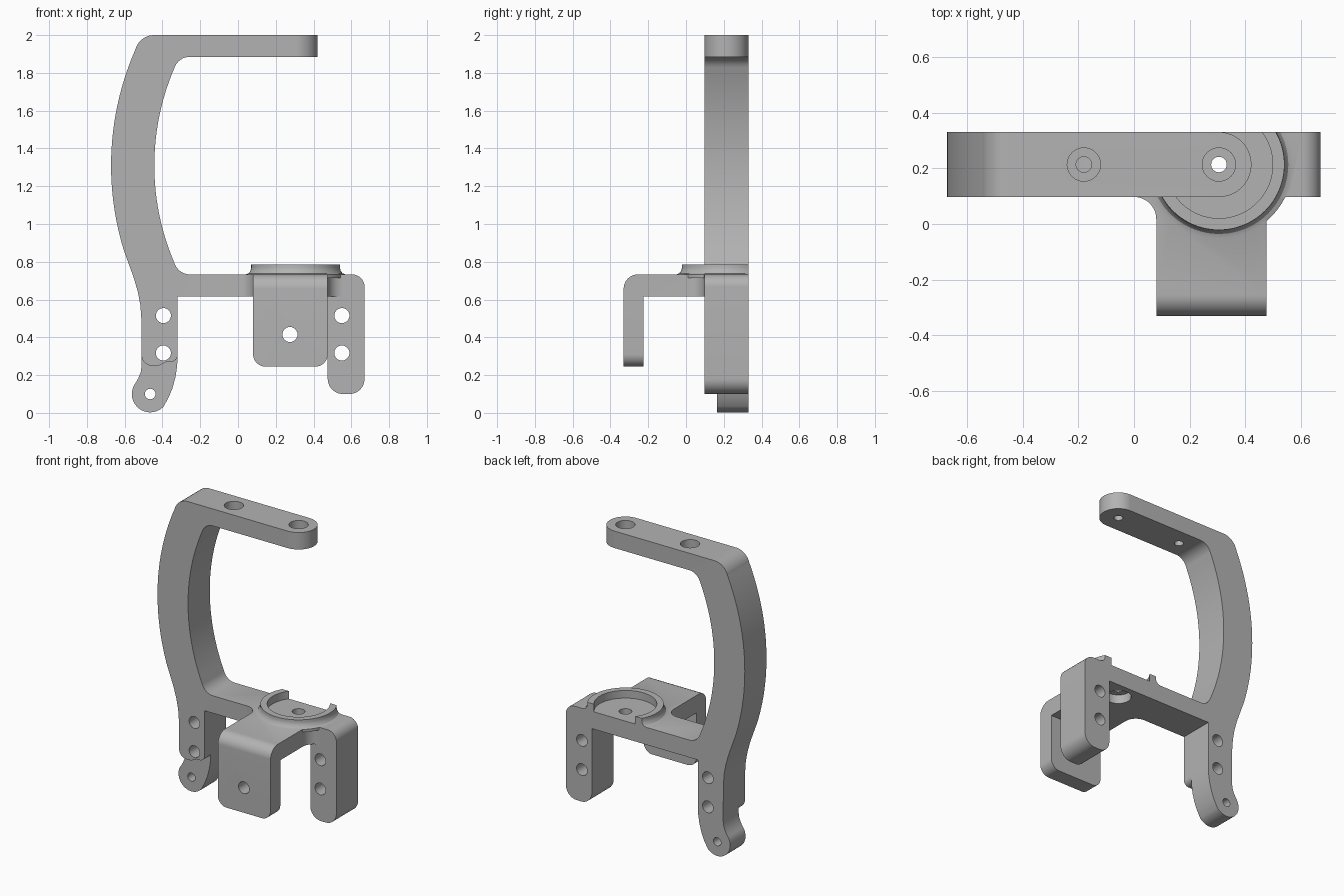
import bpy, bmesh
from math import sin, cos, tan, pi, radians
from mathutils import Vector

if "Cube" in bpy.data.objects:
    bpy.data.objects.remove(bpy.data.objects["Cube"])

grey = bpy.data.materials.new("plain grey")
grey.use_nodes = True
colour = (0.45, 0.45, 0.45, 1)
grey.diffuse_color = colour
grey.node_tree.nodes["Principled BSDF"].inputs["Base Color"].default_value = colour

FRONT, BACK = 0.097, 0.33
MID = (FRONT + BACK) / 2
PLATE_LOW, PLATE_TOP = 0.615, 0.733
PIVOT_X = 0.305


def arc(cx, cy, r, a0, a1, n=16):
    """Points on an arc, angles in degrees."""
    angles = [radians(a0 + (a1 - a0) * i / n) for i in range(n + 1)]
    return [(cx + r * cos(a), cy + r * sin(a)) for a in angles]


def rounded(corners, n=8):
    """Outline from (x, y) points; a third value fillets that corner."""
    out = []
    for i, c in enumerate(corners):
        p = Vector(c[:2])
        if len(c) < 3:
            out.append(tuple(p))
            continue
        u = (Vector(corners[i - 1][:2]) - p).normalized()
        v = (Vector(corners[(i + 1) % len(corners)][:2]) - p).normalized()
        half = u.angle(v) / 2
        centre = p + (u + v).normalized() * c[2] / sin(half)
        a = p + u * c[2] / tan(half) - centre
        b = p + v * c[2] / tan(half) - centre
        for k in range(n + 1):
            d = a.lerp(b, k / n).normalized() * c[2]
            out.append(tuple(centre + d))
    return out


def prism(name, outline, axis, lo, hi):
    """Extrude a 2D outline along the named axis."""
    place = {"x": lambda a, b, t: (t, a, b),
             "y": lambda a, b, t: (a, t, b),
             "z": lambda a, b, t: (a, b, t)}[axis]
    bm = bmesh.new()
    face = bm.faces.new([bm.verts.new(place(a, b, lo)) for a, b in outline])
    ext = bmesh.ops.extrude_face_region(bm, geom=[face])
    moved = [g for g in ext["geom"] if isinstance(g, bmesh.types.BMVert)]
    bmesh.ops.translate(bm, verts=moved, vec=place(0, 0, hi - lo))
    return finish(name, bm)


def lathe(name, profile, x, y, n=96):
    """Revolve a closed (radius, z) profile about a vertical axis."""
    bm = bmesh.new()
    rings = [[bm.verts.new((x + r * cos(2 * pi * i / n), y + r * sin(2 * pi * i / n), z))
              for r, z in profile] for i in range(n)]
    for i in range(n):
        a, b = rings[i], rings[(i + 1) % n]
        for j in range(len(profile)):
            k = (j + 1) % len(profile)
            bm.faces.new((a[j], a[k], b[k], b[j]))
    return finish(name, bm)


def finish(name, bm):
    bmesh.ops.recalc_face_normals(bm, faces=bm.faces)
    mesh = bpy.data.meshes.new(name)
    bm.to_mesh(mesh)
    bm.free()
    mesh.materials.append(grey)
    ob = bpy.data.objects.new(name, mesh)
    bpy.context.collection.objects.link(ob)
    return ob


def combine(target, tool, operation):
    """Apply a boolean and discard the tool."""
    mod = target.modifiers.new("boolean", "BOOLEAN")
    mod.operation, mod.solver, mod.object = operation, "EXACT", tool
    bpy.context.view_layer.objects.active = target
    bpy.ops.object.modifier_apply(modifier=mod.name)
    bpy.data.objects.remove(tool)


def drill(target, axis, a, b, r, lo, hi):
    combine(target, prism("drill", arc(a, b, r, 0, 345, 23), axis, lo, hi), "DIFFERENCE")


# Bowed frame with upper arm, lower bar and two legs
outer_bow = arc(0.858, 1.31, 1.53, 156.2, 197.2, 24)
inner_bow = arc(0.863, 1.31, 1.306, 203.4, 156.6, 24)
frame = prism("bowed_frame", rounded(
    [(-0.525, 2.0, 0.1)] + outer_bow
    + [(-0.577, 0.785), (-0.55, 0.71), (-0.53, 0.64), (-0.517, 0.57), (-0.511, 0.49)]
    + [(-0.51, 0.25, 0.055), (-0.42, 0.25), (-0.38, 0.27), (-0.32, 0.27, 0.035),
       (-0.32, PLATE_LOW), (0.475, PLATE_LOW), (0.475, 0.1, 0.08), (0.67, 0.1, 0.08),
       (0.67, PLATE_TOP, 0.065), (-0.315, PLATE_TOP, 0.085)]
    + inner_bow
    + [(-0.315, 1.885, 0.085), (0.422, 1.885), (0.422, 2.0)]), "y", FRONT, BACK)

# Round end of the upper arm
radius = MID - FRONT
arm_end = arc(PIVOT_X, MID, radius, -90, 90, 32)
trim = prism("arm_trim", [(PIVOT_X, 0)] + arm_end + [(PIVOT_X, 0.5), (0.6, 0.5), (0.6, 0)],
             "z", 1.8, 2.1)
combine(frame, trim, "DIFFERENCE")

# Thin foot tab behind the left leg
foot = prism("foot_tab", [(-0.51, 0.4), (-0.51, 0.25), (-0.515, 0.215), (-0.527, 0.185)]
             + arc(-0.465, 0.1, 0.097, 140, 318, 24)
             + [(-0.368, 0.08), (-0.347, 0.13), (-0.331, 0.19), (-0.322, 0.25), (-0.32, 0.31),
                (-0.32, 0.4)], "y", 0.165, BACK)
combine(frame, foot, "UNION")

# Front bracket: bent plate with rounded lower corners
bracket = prism("front_bracket", rounded(
    [(0.2, PLATE_TOP), (-0.33, PLATE_TOP, 0.075), (-0.33, 0.245), (-0.225, 0.245),
     (-0.225, PLATE_LOW), (0.2, PLATE_LOW)]), "x", 0.08, 0.475)
mask = prism("bracket_mask", rounded(
    [(0.08, 0.245, 0.065), (0.475, 0.245, 0.065), (0.475, 0.9), (0.08, 0.9)]), "y", -0.5, 0.5)
combine(bracket, mask, "INTERSECT")
combine(frame, bracket, "UNION")

# Corner fillets where the bracket meets the bar
for side, edge in ((-1, 0.08), (1, 0.475)):
    curve = arc(0, 0.017, 0.08, 90, 0, 12)
    outline = [(edge - side * (x - 0.08), y) for x, y in curve]
    outline += [(edge - side * 0.05, 0.017), (edge - side * 0.05, 0.15), (edge + side * 0.08, 0.15)]
    combine(frame, prism("fillet", outline, "z", PLATE_LOW, PLATE_TOP), "UNION")

# Raised seat ring, cut flush with the back
ring = lathe("seat_ring", [(0.193, 0.715), (0.193, 0.785), (0.235, 0.785), (0.235, 0.768),
                           (0.239, 0.752), (0.249, 0.739), (0.265, 0.733), (0.265, 0.715)],
             PIVOT_X, MID)
combine(ring, prism("ring_mask", [(-1, -1), (1, -1), (1, BACK), (-1, BACK)], "z", 0, 1),
        "INTERSECT")
combine(frame, ring, "UNION")

# Bolt holes through legs, foot and bracket
for x in (-0.395, 0.55):
    for z in (0.317, 0.515):
        drill(frame, "y", x, z, 0.04, 0, 0.5)
drill(frame, "y", -0.465, 0.1, 0.028, 0, 0.5)
drill(frame, "y", 0.275, 0.415, 0.04, -0.5, -0.1)

# Counterbored holes in the upper arm
for x in (-0.18, PIVOT_X):
    drill(frame, "z", x, MID, 0.028, 1.8, 2.1)
    drill(frame, "z", x, MID, 0.06, 1.94, 2.1)

# Seat hole, counterbored from below
drill(frame, "z", PIVOT_X, MID, 0.04, 0.5, 0.9)
drill(frame, "z", PIVOT_X, MID, 0.08, 0.5, 0.675)

# Smooth curved walls, keep edges crisp
bpy.ops.object.select_all(action="DESELECT")
frame.select_set(True)
bpy.context.view_layer.objects.active = frame
bpy.ops.object.shade_smooth_by_angle(angle=radians(30))
